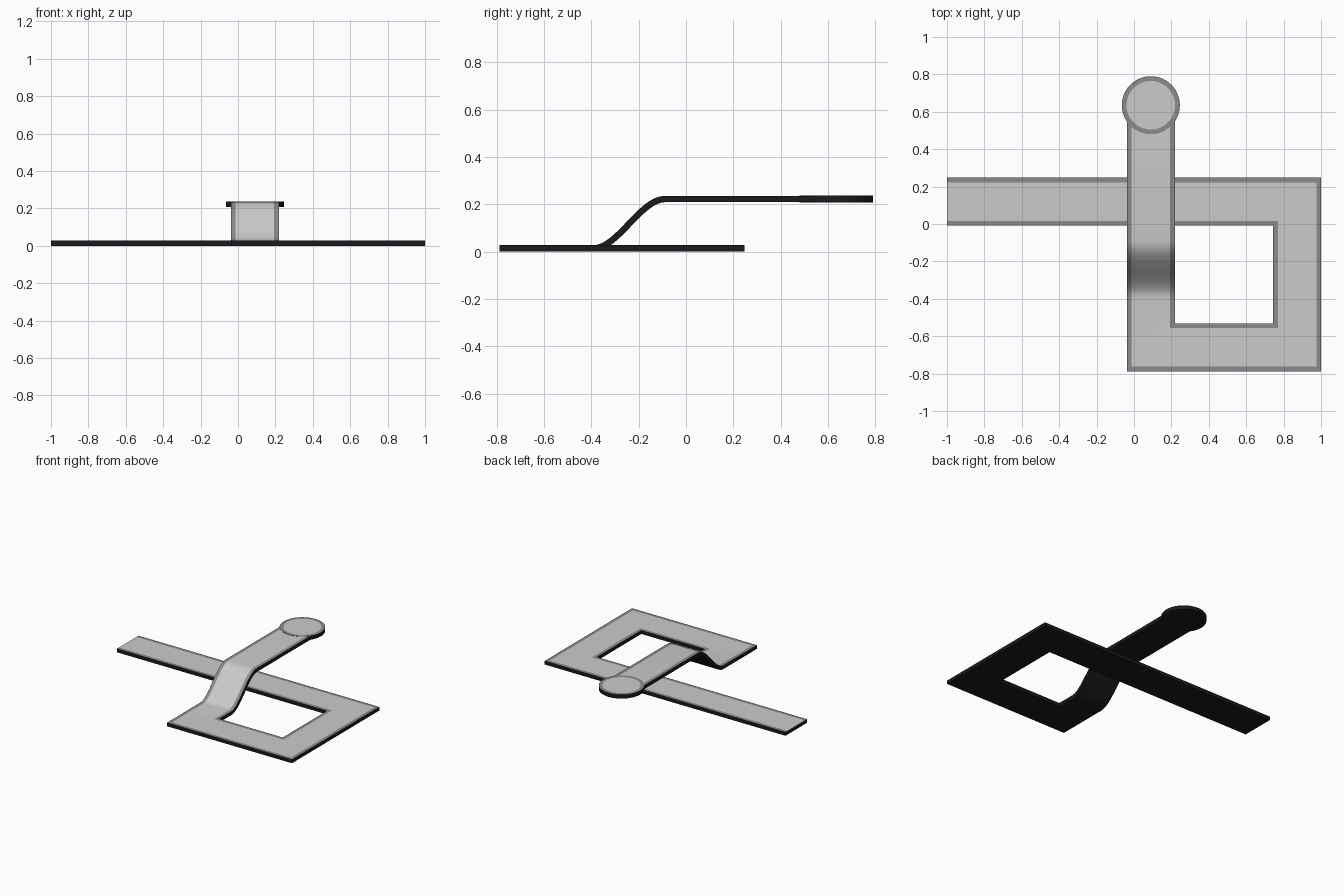
import bpy, bmesh, math
from mathutils import Vector

if "Cube" in bpy.data.objects:
    bpy.data.objects.remove(bpy.data.objects["Cube"])

T = 0.027          # sheet thickness
HALF = 0.128       # half ribbon width
LOW, HIGH = T / 2, 0.222


def mat(name, v):
    m = bpy.data.materials.new(name)
    m.diffuse_color = (v, v, v, 1)
    m.use_nodes = True
    m.node_tree.nodes["Principled BSDF"].inputs["Base Color"].default_value = m.diffuse_color
    return m


MATS = [mat("grey_face", 0.8), mat("soft_border", 0.55),
        mat("dark_border", 0.26), mat("black_body", 0.01)]


def finish(name, bm):
    bmesh.ops.recalc_face_normals(bm, faces=bm.faces)
    me = bpy.data.meshes.new(name)
    bm.to_mesh(me)
    bm.free()
    ob = bpy.data.objects.new(name, me)
    bpy.context.collection.objects.link(ob)
    for m in MATS:
        me.materials.append(m)
    bpy.ops.object.select_all(action='DESELECT')
    ob.select_set(True)
    bpy.context.view_layer.objects.active = ob
    bpy.ops.object.shade_smooth_by_angle(angle=math.radians(30))
    return ob


# Ribbon path: straight run, square loop, ramp over the first run
path = [Vector(p) for p in [(-1, 0.12, LOW), (0.872, 0.12, LOW),
                            (0.872, -0.66, LOW), (0.09, -0.66, LOW)]]
N = 16
for i in range(N + 1):
    t = i / N
    s = t * t * (3 - 2 * t)
    path.append(Vector((0.09, -0.39 + 0.3 * t, LOW + (HIGH - LOW) * s)))
path.append(Vector((0.09, 0.56, HIGH)))

# Cross-section: banded top, then plain underside
tops = [-HALF, -HALF + 0.025, -HALF + 0.035, HALF - 0.035, HALF - 0.025, HALF]
section = [(u, T / 2) for u in tops] + [(HALF, -T / 2), (-HALF, -T / 2)]
section_mats = [2, 1, 0, 1, 2, 3, 3, 3]

bm = bmesh.new()
rings = []
for i, p in enumerate(path):
    a = (p - path[i - 1]).normalized() if i else (path[1] - p).normalized()
    b = (path[i + 1] - p).normalized() if i < len(path) - 1 else a
    sa = Vector((a.y, -a.x, 0)).normalized()
    sb = Vector((b.y, -b.x, 0)).normalized()
    side = (sa + sb) / (1 + sa.dot(sb))          # mitred sideways direction
    up = (sa.cross(a) + sb.cross(b)).normalized()
    rings.append([bm.verts.new(p + side * u + up * w) for u, w in section])
for r, q in zip(rings, rings[1:]):
    for k in range(8):
        j = (k + 1) % 8
        f = bm.faces.new((r[k], r[j], q[j], q[k]))
        f.material_index = section_mats[k]
for r in (rings[0], rings[-1]):
    bm.faces.new(r).material_index = 3
finish("looped_ribbon", bm)

# Round end disc with the same banded border
bm = bmesh.new()
S = 64
loops = []
for rad, z in [(0.155, HIGH - T / 2 - 0.001), (0.155, HIGH + T / 2 + 0.0015),
               (0.13, HIGH + T / 2 + 0.0015), (0.12, HIGH + T / 2 + 0.0015)]:
    loops.append([bm.verts.new((0.09 + rad * math.cos(2 * math.pi * i / S),
                                0.635 + rad * math.sin(2 * math.pi * i / S), z))
                  for i in range(S)])
for (r, q), m in zip(zip(loops, loops[1:]), (3, 2, 1)):
    for i in range(S):
        j = (i + 1) % S
        bm.faces.new((r[i], r[j], q[j], q[i])).material_index = m
bm.faces.new(loops[0]).material_index = 3
bm.faces.new(loops[-1]).material_index = 0
finish("end_disc", bm)
